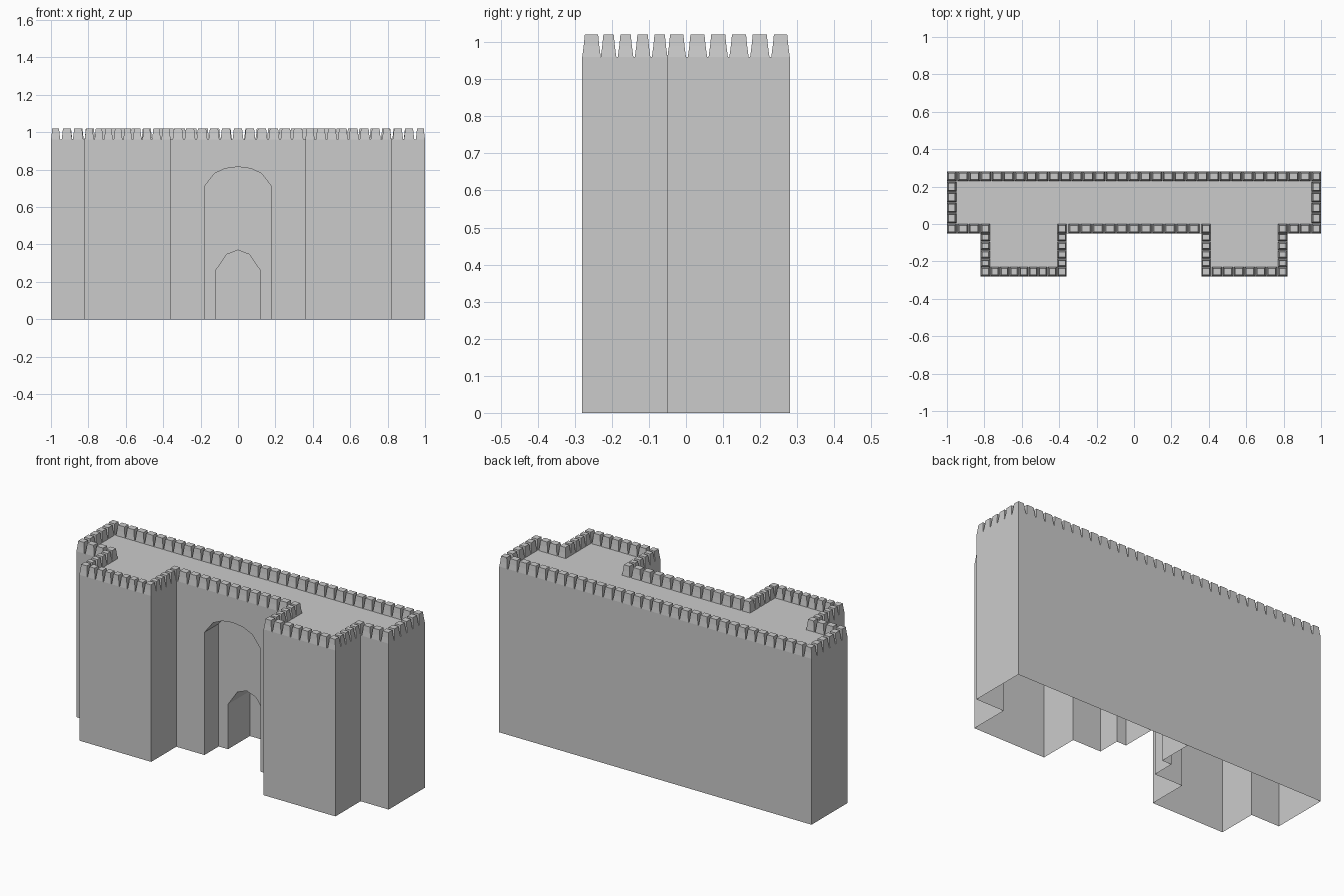
import bpy, bmesh
from mathutils import Vector

if "Cube" in bpy.data.objects:
    bpy.data.objects.remove(bpy.data.objects["Cube"])

ROOF, TOP = 0.96, 1.02
FRONT, NICHE, BACK = -0.05, 0.08, 0.28


def finish(name, bm):
    bmesh.ops.remove_doubles(bm, verts=bm.verts, dist=0.0005)
    bmesh.ops.recalc_face_normals(bm, faces=bm.faces)
    me = bpy.data.meshes.new(name)
    bm.to_mesh(me)
    bm.free()
    ob = bpy.data.objects.new(name, me)
    bpy.context.collection.objects.link(ob)
    return ob


def face(bm, pts):
    return bm.faces.new([bm.verts.new(p) for p in pts])


def arch(half):
    # open profile in x,z from the left foot over the crown to the right foot
    left = [(-x, z) for x, z in half]
    return left + [(x, z) for x, z in reversed(half) if x > 0]


def sheet(bm, outer, inner, y):
    # upright wall with an arch cut out of its foot
    face(bm, [(x, y, z) for x, z in outer + inner[::-1]])


def tunnel(bm, prof, y0, y1):
    for (xa, za), (xb, zb) in zip(prof, prof[1:]):
        face(bm, [(xa, y0, za), (xb, y0, zb), (xb, y1, zb), (xa, y1, za)])


# Hollow walls with two front towers, open underneath
half = [(0.36, FRONT), (0.36, -0.28), (0.82, -0.28), (0.82, FRONT), (1, FRONT), (1, BACK)]
plan = half + [(-x, y) for x, y in reversed(half)]
big = arch([(0.18, 0), (0.18, 0.71), (0.125, 0.78), (0.068, 0.806), (0, 0.815)])
door = arch([(0.12, 0), (0.12, 0.26), (0.06, 0.347), (0, 0.37)])

bm = bmesh.new()
for (xa, ya), (xb, yb) in zip(plan, plan[1:]):
    face(bm, [(xa, ya, 0), (xb, yb, 0), (xb, yb, ROOF), (xa, ya, ROOF)])
face(bm, [(x, y, ROOF) for x, y in plan])

# Gate: large arched niche with a smaller doorway behind it
sheet(bm, [(-0.36, 0), (-0.36, ROOF), (0.36, ROOF), (0.36, 0)], big, FRONT)
tunnel(bm, big, FRONT, NICHE)
sheet(bm, big, door, NICHE)
tunnel(bm, door, NICHE, BACK)
finish("gatehouse_walls", bm)

# Battlements: tapered blocks walked around the roof edge
loop = [((-0.975, 0.255), 32), ((0.975, 0.255), 5), ((0.975, -0.025), 3),
        ((0.795, -0.025), 5), ((0.795, -0.255), 7), ((0.385, -0.255), 5),
        ((0.385, -0.025), 12), ((-0.385, -0.025), 5), ((-0.385, -0.255), 8),
        ((-0.795, -0.255), 5), ((-0.795, -0.025), 3), ((-0.975, -0.025), 5)]


def merlon(bm, c, hx, hy):
    rings = []
    for z, inset in ((ROOF, 0), (0.99, 0.004), (TOP, 0.007)):
        rings.append([bm.verts.new((c.x + sx * (hx - inset), c.y + sy * (hy - inset), z))
                      for sx, sy in ((-1, -1), (1, -1), (1, 1), (-1, 1))])
    for a, b in zip(rings, rings[1:]):
        for i in range(4):
            j = (i + 1) % 4
            bm.faces.new((a[i], a[j], b[j], b[i]))
    bm.faces.new(rings[-1])
    bm.faces.new(rings[0][::-1])


bm = bmesh.new()
for k, (start, n) in enumerate(loop):
    p, q = Vector(start), Vector(loop[(k + 1) % len(loop)][0])
    run = (q - p).length / n / 2 - 0.002
    along_x = abs(q.x - p.x) > abs(q.y - p.y)
    for i in range(n):
        h = 0.025 if i == 0 else min(run, 0.029)
        h = min(h, run)
        c = p.lerp(q, i / n)
        if i == 0:
            merlon(bm, c, 0.025, 0.025)
        elif along_x:
            merlon(bm, c, h, 0.025)
        else:
            merlon(bm, c, 0.025, h)
finish("battlements", bm)
